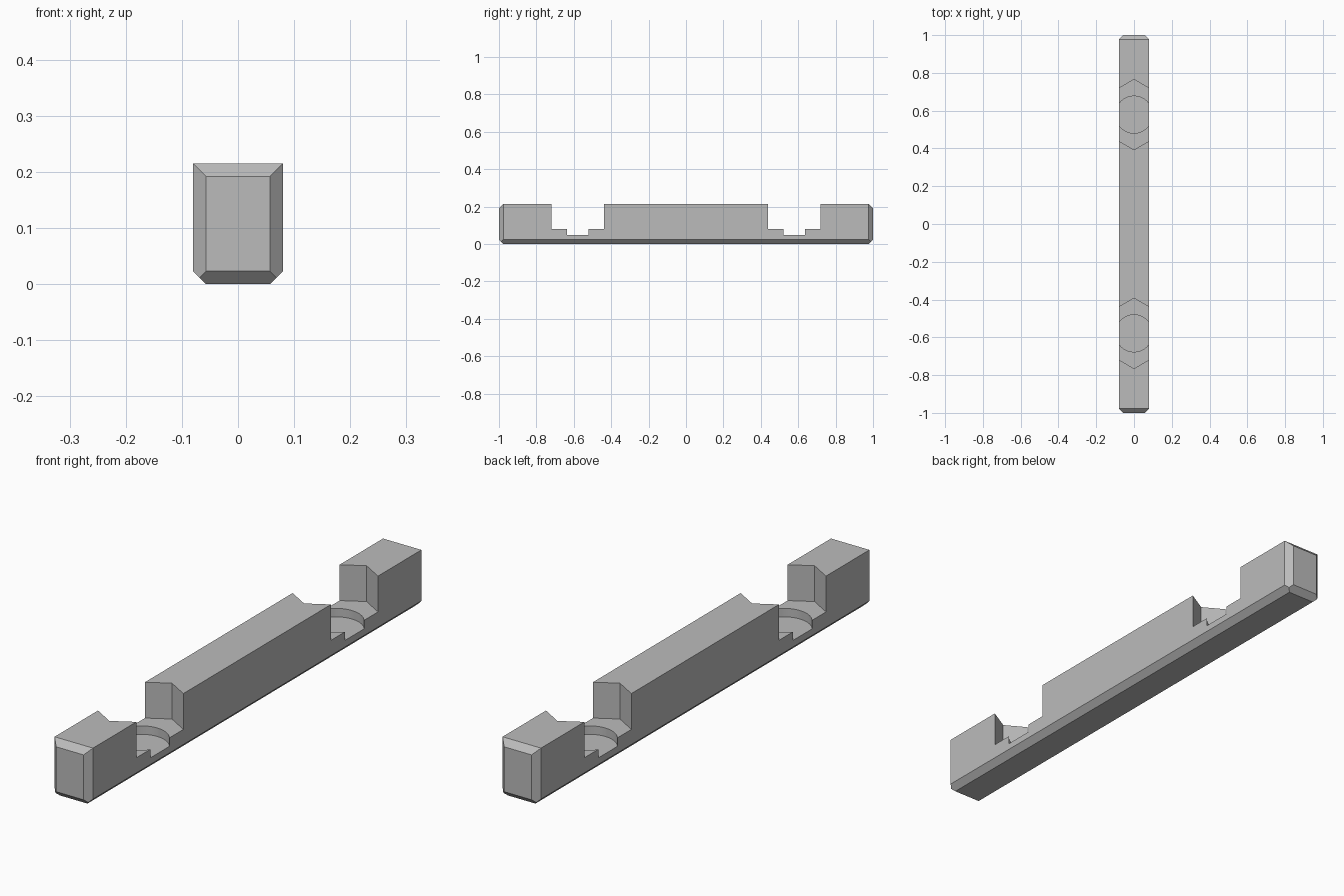
import bpy
import bmesh
import math
from mathutils import Vector, Matrix

cube = bpy.data.objects.get("Cube")
if cube:
    bpy.data.objects.remove(cube, do_unlink=True)

HALF_W, HALF_L, HEIGHT, CHAMFER = 0.08, 1.0, 0.215, 0.023
SOCKET_Y = 0.579

grey = bpy.data.materials.new("plain grey")
grey.use_nodes = True
colour = (0.5, 0.5, 0.5, 1)
grey.diffuse_color = colour
grey.node_tree.nodes["Principled BSDF"].inputs["Base Color"].default_value = colour


def make_object(name, bm):
    mesh = bpy.data.meshes.new(name)
    bmesh.ops.recalc_face_normals(bm, faces=bm.faces)
    bm.to_mesh(mesh)
    bm.free()
    obj = bpy.data.objects.new(name, mesh)
    bpy.context.collection.objects.link(obj)
    mesh.materials.append(grey)
    return obj


def chamfer(bm, point, normal):
    """Slice off everything beyond the plane and cap the cut."""
    geom = bm.verts[:] + bm.edges[:] + bm.faces[:]
    cut = bmesh.ops.bisect_plane(bm, geom=geom, plane_co=point,
                                 plane_no=normal, clear_outer=True)
    edges = [e for e in cut["geom_cut"] if isinstance(e, bmesh.types.BMEdge)]
    bmesh.ops.contextual_create(bm, geom=edges)


# Bar body with chamfered ends and chamfered lower edges
bm = bmesh.new()
bmesh.ops.create_cube(bm, size=1, matrix=Matrix.Translation((0, 0, HEIGHT / 2))
                      @ Matrix.Diagonal((2 * HALF_W, 2 * HALF_L, HEIGHT, 1)))
for s in (-1, 1):
    chamfer(bm, Vector((s * HALF_W, 0, CHAMFER)), Vector((s, 0, -1)))
    chamfer(bm, Vector((0, s * HALF_L, CHAMFER)), Vector((0, s, -1)))
    chamfer(bm, Vector((0, s * HALF_L, HEIGHT - CHAMFER)), Vector((0, s, 1)))
    for t in (-1, 1):
        chamfer(bm, Vector((t * HALF_W, s * (HALF_L - CHAMFER), 0)), Vector((t, s, 0)))
bar = make_object("notched_bar", bm)


def cut_socket(name, y, sides, radius, floor):
    """Cut a prism with one corner along y, from the floor up through the top."""
    bm = bmesh.new()
    bmesh.ops.create_cone(bm, cap_ends=True, segments=sides, radius1=radius,
                          radius2=radius, depth=0.4,
                          matrix=Matrix.Translation((0, y, floor + 0.2))
                          @ Matrix.Rotation(math.pi / 2 if sides > 6 else 0, 4, "Z"))
    # Make sure a corner points along y
    if max(v.co.y - y for v in bm.verts) < radius * 0.99:
        bmesh.ops.rotate(bm, verts=bm.verts, cent=(0, y, 0),
                         matrix=Matrix.Rotation(math.pi / 6, 3, "Z"))
    cutter = make_object(name, bm)
    cutter.hide_render = True
    mod = bar.modifiers.new(name, "BOOLEAN")
    mod.operation = "DIFFERENCE"
    mod.solver = "EXACT"
    mod.object = cutter
    bpy.context.view_layer.objects.active = bar
    bpy.ops.object.modifier_apply(modifier=mod.name)
    bpy.data.objects.remove(cutter, do_unlink=True)


# Hexagonal recess with a round seat below it, near each end
for s in (-1, 1):
    cut_socket("hex_recess", s * SOCKET_Y, 6, 0.186, 0.08)
    cut_socket("round_seat", s * SOCKET_Y, 64, 0.098, 0.048)

bpy.ops.object.select_all(action="DESELECT")
bar.select_set(True)
bpy.context.view_layer.objects.active = bar
bpy.ops.object.shade_smooth_by_angle(angle=math.radians(25))
